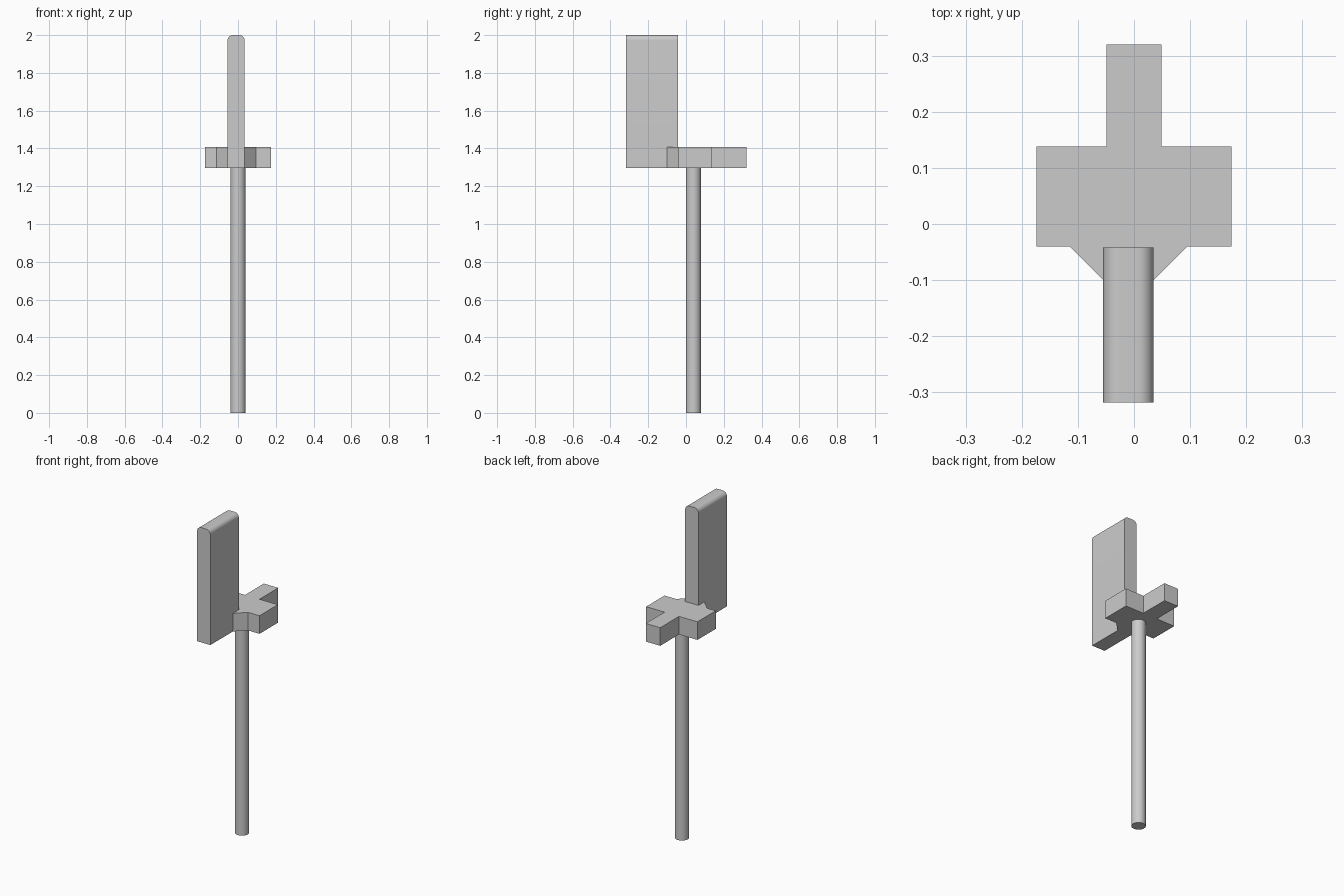
import bpy
import bmesh
from math import cos, sin, pi, radians
from mathutils import Vector

cube = bpy.data.objects.get("Cube")
if cube:
    bpy.data.objects.remove(cube, do_unlink=True)

# Single plain grey for every part
grey = bpy.data.materials.new("light grey")
grey.use_nodes = True
colour = (0.6, 0.6, 0.6, 1)
grey.diffuse_color = colour
grey.node_tree.nodes["Principled BSDF"].inputs["Base Color"].default_value = colour


def extrude_profile(name, points, offset):
    """Close a planar outline and extrude it into a solid."""
    bm = bmesh.new()
    face = bm.faces.new([bm.verts.new(p) for p in points])
    result = bmesh.ops.extrude_face_region(bm, geom=[face], use_keep_orig=True)
    moved = [v for v in result["geom"] if isinstance(v, bmesh.types.BMVert)]
    bmesh.ops.translate(bm, verts=moved, vec=Vector(offset))
    bmesh.ops.recalc_face_normals(bm, faces=bm.faces[:])
    mesh = bpy.data.meshes.new(name)
    bm.to_mesh(mesh)
    bm.free()
    obj = bpy.data.objects.new(name, mesh)
    bpy.context.collection.objects.link(obj)
    return obj


def finish(obj):
    obj.data.materials.append(grey)
    bpy.ops.object.select_all(action="DESELECT")
    obj.select_set(True)
    bpy.context.view_layer.objects.active = obj
    bpy.ops.object.shade_smooth_by_angle(angle=radians(30))


HEAD_BOTTOM, HEAD_TOP = 1.296, 1.407
BLADE_LEFT, BLADE_RIGHT = 0.035, -0.055
BLADE_FRONT, BLADE_BACK = -0.318, -0.042

# Round handle
bpy.ops.mesh.primitive_cylinder_add(vertices=48, radius=0.04, depth=HEAD_BOTTOM,
                                    location=(0, 0.039, HEAD_BOTTOM / 2))
handle = bpy.context.object
handle.name = "handle"
finish(handle)

# Cross-shaped head with tapered front and rear stub
outline = [(-0.174, -0.04), (-0.115, -0.04), (BLADE_RIGHT, -0.1), (BLADE_LEFT, -0.1),
           (0.095, -0.04), (0.174, -0.04), (0.174, 0.138), (0.049, 0.138),
           (0.049, 0.32), (-0.049, 0.32), (-0.049, 0.138), (-0.174, 0.138)]
head = extrude_profile("head", [(x, y, HEAD_BOTTOM) for x, y in outline],
                       (0, 0, HEAD_TOP - HEAD_BOTTOM))
finish(head)

# Upright blade with rounded top edges
radius, steps = 0.028, 8
profile = [(BLADE_RIGHT, HEAD_BOTTOM), (BLADE_LEFT, HEAD_BOTTOM)]
for centre, start in ((BLADE_LEFT - radius, 0), (BLADE_RIGHT + radius, pi / 2)):
    for i in range(steps + 1):
        a = start + i / steps * pi / 2
        profile.append((centre + radius * cos(a), 2 - radius + radius * sin(a)))
blade = extrude_profile("blade", [(x, BLADE_FRONT, z) for x, z in profile],
                        (0, BLADE_BACK - BLADE_FRONT, 0))
finish(blade)
